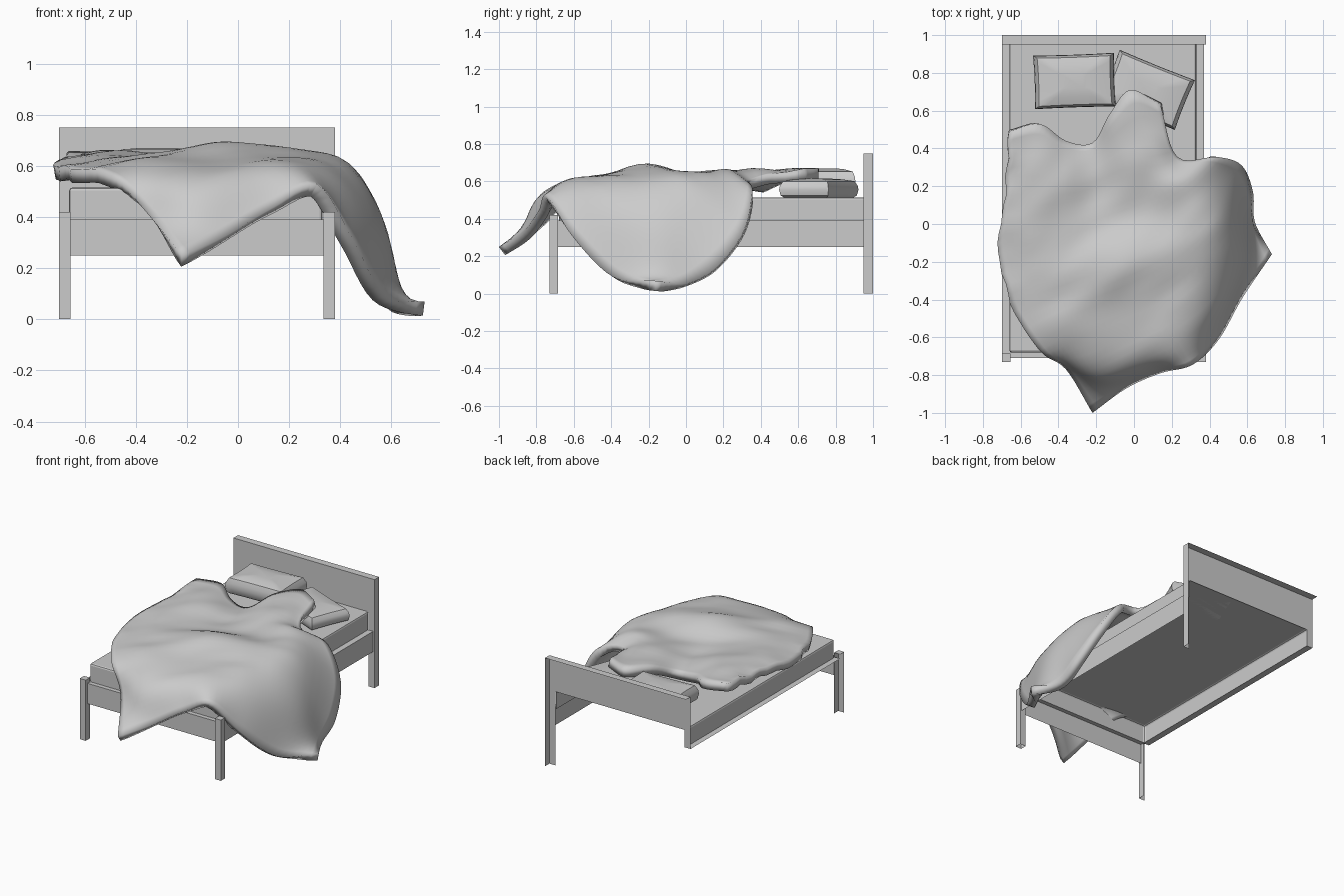
import bpy, bmesh, math
from mathutils import Vector, Matrix, noise

if "Cube" in bpy.data.objects:
    bpy.data.objects.remove(bpy.data.objects["Cube"])


def finish(name, bm):
    me = bpy.data.meshes.new(name)
    bm.to_mesh(me)
    bm.free()
    ob = bpy.data.objects.new(name, me)
    bpy.context.collection.objects.link(ob)
    return ob


def smooth(ob, deg=40):
    bpy.ops.object.select_all(action='DESELECT')
    ob.select_set(True)
    bpy.context.view_layer.objects.active = ob
    bpy.ops.object.shade_smooth_by_angle(angle=math.radians(deg))


def box(name, x, y, z, skip=""):
    """Box from ranges; skip lists open sides: L R F B D U."""
    sides = {"L": (-1, 0, 0), "R": (1, 0, 0), "F": (0, -1, 0),
             "B": (0, 1, 0), "D": (0, 0, -1), "U": (0, 0, 1)}
    lo, hi = Vector((x[0], y[0], z[0])), Vector((x[1], y[1], z[1]))
    bm = bmesh.new()
    size = hi - lo
    bmesh.ops.create_cube(bm, size=1, matrix=Matrix.Translation((lo + hi) / 2)
                          @ Matrix.Diagonal((*size, 1)))
    bm.normal_update()
    gone = [f for f in bm.faces
            if any(f.normal.dot(Vector(sides[s])) > 0.9 for s in skip)]
    bmesh.ops.delete(bm, geom=gone, context='FACES')
    return finish(name, bm)


# Frame, left open on the wall sides and underneath
XL, XR = (-0.70, -0.655), (0.335, 0.38)
box("headboard", (-0.70, 0.38), (0.95, 1.0), (0.51, 0.75), "LBD")
box("headboard_post_left", XL, (0.95, 1.0), (0.39, 0.51), "LRBDU")
box("back_leg", XR, (0.95, 1.0), (0, 0.51), "LBDU")
box("front_leg_right", XR, (-0.73, -0.685), (0, 0.42), "D")
box("front_leg_left", XL, (-0.73, -0.685), (0, 0.42), "LBD")
box("front_rail", (-0.655, 0.335), (-0.71, -0.68), (0.25, 0.39), "LRBD")
box("right_rail", (0.33, 0.37), (-0.685, 0.95), (0.25, 0.39), "LFBD")
box("left_rail", (-0.70, -0.655), (-0.685, 0.95), (0.38, 0.39), "LRFBD")

# Mattress with a softened top edge
mattress = box("mattress", (-0.66, 0.33), (-0.68, 0.95), (0.39, 0.515), "DB")
bev = mattress.modifiers.new("bevel", 'BEVEL')
bev.width, bev.segments = 0.012, 2


def pillow(name, cx, cy, z0, z1, angle):
    """Cushion lofted from inset rectangular rings with a gently domed top."""
    bm = bmesh.new()
    n, h = 10, z1 - z0
    rings = [(0.88, 0), (0.96, 0.1), (1.0, 0.4), (0.98, 0.62), (0.9, 0.86),
             (0.6, 0.96), (0.3, 1.0)]
    loops = []
    for s, t in rings:
        loop = []
        for k in range(4 * n):
            side, f = k // n, 2 * (k % n) / n - 1
            px, py = [(f, -1), (1, f), (-f, 1), (-1, -f)][side]
            pinch = 1 - 0.02 * (1 - f * f)
            loop.append(bm.verts.new((0.215 * px * s * pinch,
                                      0.142 * py * s * pinch, z0 + h * t)))
        loops.append(loop)
    for a, b in zip(loops, loops[1:]):
        for k in range(4 * n):
            m = (k + 1) % (4 * n)
            bm.faces.new((a[k], a[m], b[m], b[k]))
    bm.faces.new(loops[-1])
    bm.faces.new(loops[0][::-1])
    bm.transform(Matrix.Translation((cx, cy, 0))
                 @ Matrix.Rotation(math.radians(angle), 4, 'Z'))
    smooth(finish(name, bm))


pillow("pillow_left", -0.315, 0.757, 0.545, 0.67, 2)
pillow("pillow_right", 0.07, 0.71, 0.515, 0.615, -22)

# Duvet: control rows run from the front corner to the right corner,
# stepping back to the edge lying on the pillows
ROWS = [
    [(-.22, -1.0, .25), (-.04, -.87, .33), (.14, -.79, .44), (.31, -.745, .53),
     (.45, -.61, .31), (.575, -.39, .09), (.73, -.16, .07)],
    [(-.36, -.77, .42), (-.20, -.80, .50), (.0, -.71, .575), (.22, -.6, .61),
     (.42, -.44, .53), (.58, -.19, .34), (.64, .01, .055)],
    [(-.5, -.67, .57), (-.34, -.58, .61), (-.15, -.5, .62), (.08, -.4, .64),
     (.3, -.25, .64), (.49, -.03, .55), (.63, .17, .15)],
    [(-.65, -.42, .59), (-.48, -.36, .62), (-.28, -.29, .65), (-.05, -.2, .69),
     (.2, -.08, .66), (.41, .1, .61), (.57, .31, .34)],
    [(-.715, -.1, .61), (-.54, -.1, .64), (-.36, -.06, .63), (-.15, 0, .62),
     (.07, .08, .63), (.28, .2, .66), (.44, .355, .54)],
    [(-.67, .2, .64), (-.52, .2, .66), (-.37, .2, .65), (-.2, .23, .61),
     (-.02, .3, .66), (.14, .31, .66), (.23, .355, .61)],
    [(-.67, .49, .65), (-.5, .53, .65), (-.36, .44, .61), (-.22, .43, .60),
     (-.13, .58, .66), (-.02, .71, .67), (.14, .63, .67)],
]


def spline(pts, per):
    """Catmull-Rom curve through the points."""
    p = [Vector(q) for q in pts]
    p = [2 * p[0] - p[1]] + p + [2 * p[-1] - p[-2]]
    out = []
    for i in range(1, len(p) - 2):
        a, b, c, d = p[i - 1:i + 3]
        for k in range(per):
            t = k / per
            out.append(0.5 * (2 * b + (c - a) * t + (2 * a - 5 * b + 4 * c - d) * t * t
                              + (3 * b - a - 3 * c + d) * t ** 3))
    return out + [p[-2]]


rows = [spline(r, 6) for r in ROWS]
cols = [spline(c, 6) for c in zip(*rows)]
bm = bmesh.new()
grid = []
for col in cols:
    line = []
    for q in col:
        # soft diagonal creases, rougher along the rumpled left edge
        rough = min(1, max(0, (-0.56 - q.x) / 0.1))
        amp = 0.012 * min(1, max(0.2, (q.z - 0.3) / 0.3))
        w = noise.noise(Vector((q.x * 3 + q.y * 2, q.y * 7 - q.x * 5, 2.3)))
        r = noise.noise(Vector((3.1, q.y * 9, 0.7))) * rough
        line.append(bm.verts.new((q.x + 0.03 * r, q.y, q.z + amp * w + 0.03 * r)))
    grid.append(line)
for a, b in zip(grid, grid[1:]):
    for k in range(len(a) - 1):
        bm.faces.new((a[k], b[k], b[k + 1], a[k + 1]))
duvet = finish("duvet", bm)
sol = duvet.modifiers.new("thickness", 'SOLIDIFY')
sol.thickness, sol.offset = 0.055, -1
smooth(duvet, 50)
